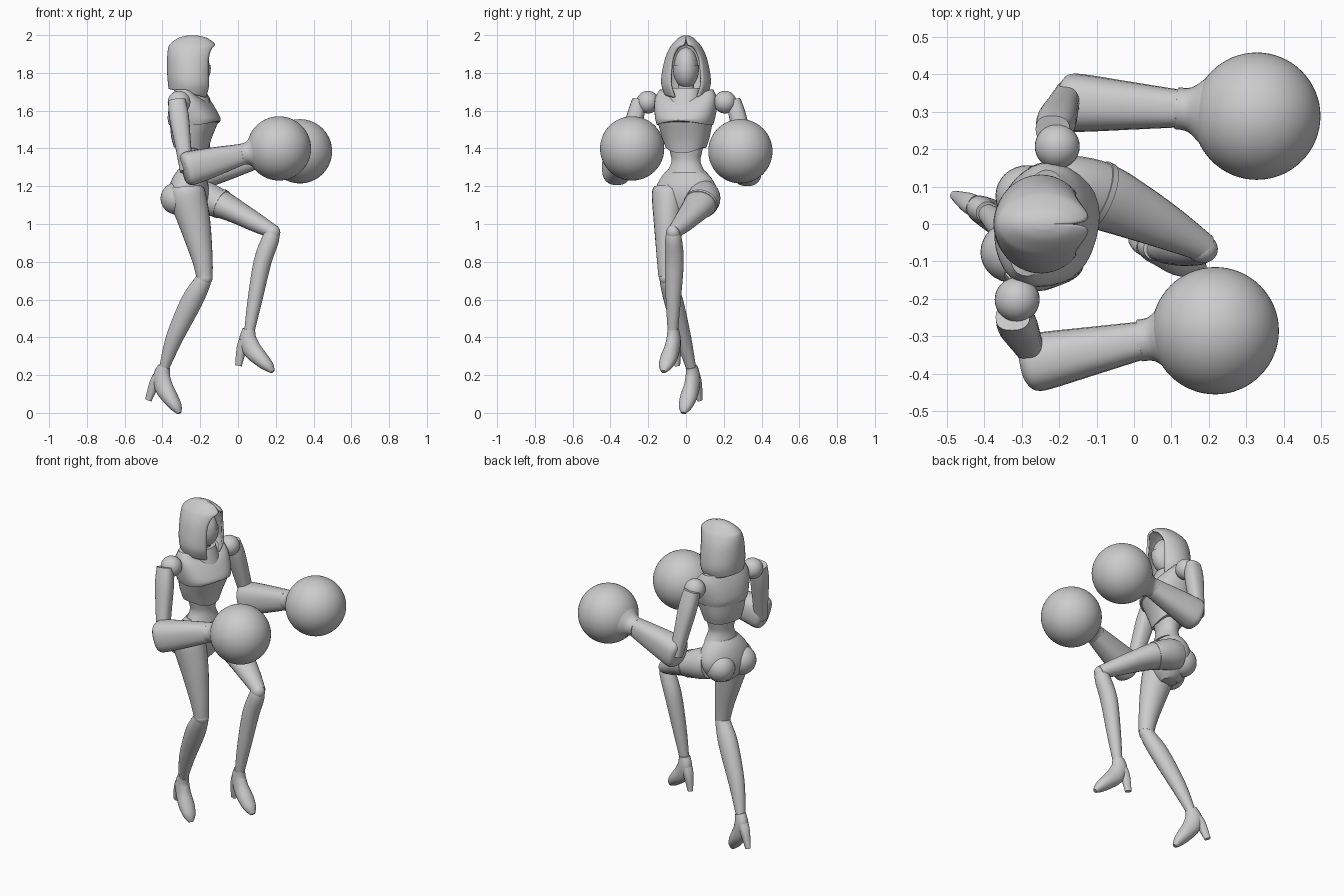
import bpy, bmesh, math
from mathutils import Vector, Matrix

cube = bpy.data.objects.get("Cube")
if cube:
    bpy.data.objects.remove(cube)

grey = bpy.data.materials.new("plain_grey")
grey.use_nodes = True
grey.diffuse_color = (0.6, 0.6, 0.6, 1)
grey.node_tree.nodes["Principled BSDF"].inputs["Base Color"].default_value = (0.6, 0.6, 0.6, 1)
parts = []
YAW = math.radians(-15)


def finish(name, bm):
    bmesh.ops.recalc_face_normals(bm, faces=bm.faces)
    mesh = bpy.data.meshes.new(name)
    bm.to_mesh(mesh)
    bm.free()
    mesh.materials.append(grey)
    ob = bpy.data.objects.new(name, mesh)
    bpy.context.collection.objects.link(ob)
    parts.append(ob)
    return ob


def smooth_rows(rows, steps):
    """Catmull-Rom interpolation between rows of numbers."""
    out = []
    for i in range(len(rows) - 1):
        p0, p1 = rows[max(i - 1, 0)], rows[i]
        p2, p3 = rows[i + 1], rows[min(i + 2, len(rows) - 1)]
        for s in range(steps):
            t = s / steps
            out.append([b + 0.5 * t * (c - a + t * (2 * a - 5 * b + 4 * c - d + t * (3 * (b - c) + d - a)))
                        for a, b, c, d in zip(p0, p1, p2, p3)])
    out.append(list(rows[-1]))
    return out


def skin(bm, rings, closed=True, caps=True):
    for r1, r2 in zip(rings, rings[1:]):
        n = len(r1)
        for i in range(n if closed else n - 1):
            j = (i + 1) % n
            bm.faces.new((r1[i], r1[j], r2[j], r2[i]))
    if caps:
        bm.faces.new(rings[0])
        bm.faces.new(rings[-1])


def power(v, e):
    return math.copysign(abs(v) ** e, v)


def limb(name, rows, hint, box=1.0, steps=4, n=24):
    """Tube along a path. Row: x, y, z, half width, half height."""
    rows = smooth_rows(rows, steps)
    pts = [Vector(r[:3]) for r in rows]
    bm, rings = bmesh.new(), []
    for k, r in enumerate(rows):
        t = (pts[min(k + 1, len(pts) - 1)] - pts[max(k - 1, 0)]).normalized()
        side = t.cross(Vector(hint)).normalized()
        up = side.cross(t)
        rings.append([bm.verts.new(pts[k] + side * r[3] * power(math.cos(a), box) + up * r[4] * power(math.sin(a), box))
                      for a in (2 * math.pi * i / n for i in range(n))])
    skin(bm, rings)
    return finish(name, bm)


def trunk(name, rows, centre_x, box=0.85, steps=3, n=32):
    """Turned body part. Row: z, forward shift, half depth, half width, front dip."""
    bm, rings = bmesh.new(), []
    turn = Matrix.Translation((centre_x, 0, 0)) @ Matrix.Rotation(YAW, 4, "Z")
    for z, f, d, w, dip in smooth_rows(rows, steps):
        ring = []
        for i in range(n):
            a = 2 * math.pi * i / n
            c = math.cos(a)
            ring.append(bm.verts.new(turn @ Vector((f + d * power(c, box), w * power(math.sin(a), box),
                                                    z - dip * max(c, 0) ** 3))))
        rings.append(ring)
    skin(bm, rings)
    return finish(name, bm)


def ball(name, centre, radius, segs=32):
    bm = bmesh.new()
    bmesh.ops.create_uvsphere(bm, u_segments=segs, v_segments=segs // 2, radius=1)
    bmesh.ops.transform(bm, matrix=Matrix.Translation(centre) @ Matrix.Diagonal((*radius, 1)), verts=bm.verts)
    return finish(name, bm)


# Hood: open shell with the face opening towards +x
bm, rings = bmesh.new(), []
hood_rows = [(1.69, -.26, .108, .115, 33, .025), (1.74, -.25, .122, .131, 38, .015), (1.80, -.25, .125, .128, 40, 0),
             (1.88, -.248, .127, .110, 42, 0), (1.93, -.243, .127, .088, 34, 0), (1.955, -.24, .118, .070, 10, 0),
             (1.985, -.24, .075, .040, 1, 0), (1.998, -.24, .025, .014, 1, 0)]
for z, cx, rx, ry, gap, dip in smooth_rows(hood_rows, 4):
    g = math.radians(max(gap, 1))
    rings.append([bm.verts.new((cx + rx * math.cos(a), ry * math.sin(a), z - dip * math.cos(a)))
                  for a in (g + (2 * math.pi - 2 * g) * i / 40 for i in range(41))])
skin(bm, rings, closed=False, caps=False)
bm.faces.new(rings[-1])
hood = finish("hood", bm)
mod = hood.modifiers.new("thickness", "SOLIDIFY")
mod.thickness = 0.012
mod.offset = -1

# Head, lower face mask and neck
ball("head", (-.232, 0, 1.83), (.082, .064, .105))
mask = bmesh.new()
bmesh.ops.create_uvsphere(mask, u_segments=32, v_segments=20, radius=1)
bmesh.ops.transform(mask, matrix=Matrix.Translation((-.232, 0, 1.825)) @ Matrix.Diagonal((.088, .069, .108, 1)), verts=mask.verts)
bmesh.ops.delete(mask, geom=[v for v in mask.verts if v.co.z > 1.85], context="VERTS")
finish("face_mask", mask)
limb("neck", [(-.245, 0, 1.62, .065, .06), (-.24, 0, 1.69, .045, .045), (-.235, 0, 1.77, .042, .042)], (1, 0, 0))
trunk("collar_scarf", [(1.63, .03, .085, .085, .03), (1.67, .02, .08, .085, .02), (1.72, .01, .065, .08, .0)], -.25, 1)

# Torso
trunk("chest_plate", [(1.525, .02, .13, .148, -.02), (1.56, .018, .135, .158, 0), (1.62, .008, .115, .167, .01),
                      (1.67, 0, .09, .165, .02), (1.712, -.01, .06, .145, .04)], -.25)
trunk("corset", [(1.405, 0, .085, .108, .03), (1.46, .003, .102, .126, .01), (1.54, .018, .124, .145, 0)], -.25)
trunk("waist", [(1.44, 0, .075, .1, 0), (1.38, 0, .067, .086, 0), (1.33, 0, .062, .078, 0),
                (1.27, 0, .075, .105, 0)], -.24, 1)
trunk("pelvis", [(1.29, .01, .068, .095, .02), (1.25, 0, .085, .132, .01), (1.19, -.005, .1, .165, 0),
                 (1.13, -.008, .1, .158, 0), (1.07, -.005, .08, .11, 0), (1.03, 0, .045, .05, 0)], -.255, 1)
for side, s in (("left", 1), ("right", -1)):
    c = Vector((-.305, .075 * s, 1.135))
    c.x += .02 * s
    ball(side + "_buttock", c, (.085, .082, .085))

# Arms and big round gloves: shoulder, elbow, wrist, glove centre
arms = (("left", 1, (-.205, .207, 1.645), (-.175, .325, 1.285), (.125, .308, 1.36), (.328, .288, 1.385)),
        ("right", -1, (-.312, -.202, 1.645), (-.272, -.372, 1.29), (.025, -.31, 1.37), (.217, -.285, 1.40)))
for side, s, sh, el, wr, gl in arms:
    ball(side + "_shoulder", sh, (.06, .06, .06))
    sh, el, wr, gl = (Vector(p) for p in (sh, el, wr, gl))
    elbow_in = Vector((el.x + .0, sh.y + .14 * s, 1.28))
    top = sh + Vector((-.012, .045 * s, .01))
    rows = []
    for t, w, h in ((0, .038, .046), (.25, .046, .052), (.65, .042, .042), (1, .036, .035)):
        rows.append((*top.lerp(elbow_in, t), w, h))
    limb(side + "_upper_arm", rows, (1, 0, 0), 0.8)
    d = (wr - el).normalized()
    rows = []
    for t, w, h in ((-.05, .055, .07), (0, .074, .086), (.12, .077, .09), (.55, .064, .075), (1, .05, .055)):
        rows.append((*el.lerp(wr, t), w, h))
    limb(side + "_forearm", rows, (0, 0, 1), 0.8)
    cuff = [(*wr.lerp(gl, t), r, r) for t, r in ((-.05, .056), (.12, .06), (.3, .09), (.45, .12))]
    limb(side + "_glove_cuff", cuff, (0, 0, 1))
    ball(side + "_glove", gl, (.17, .17, .17), 64)

# Raised left leg
limb("left_thigh", [(-.23, .1, 1.15, .075, .085), (-.17, .095, 1.135, .088, .088), (-.09, .075, 1.105, .09, .075),
                    (0, .035, 1.06, .077, .061), (.1, -.015, 1.005, .058, .05), (.19, -.065, .957, .038, .036)], (0, 0, 1))
limb("left_thigh_band", [(-.1, .079, 1.11, .094, .08), (-.085, .073, 1.103, .0925, .078)], (0, 0, 1), 1, 1)
limb("left_shin", [(.18, -.067, .965, .034, .034), (.172, -.066, .92, .044, .046), (.13, -.062, .8, .05, .047),
                   (.09, -.067, .6, .04, .039), (.06, -.07, .43, .027, .027)], (1, 0, 0))
ball("left_knee", (.182, -.067, .955), (.042, .038, .042))

# Standing right leg
limb("right_thigh", [(-.275, -.095, 1.2, .075, .08), (-.268, -.095, 1.15, .086, .098), (-.228, -.098, 1.0, .072, .083),
                     (-.19, -.103, .82, .052, .056), (-.177, -.104, .72, .042, .043)], (1, 0, 0))
limb("right_shin", [(-.175, -.103, .735, .036, .036), (-.19, -.095, .69, .043, .046), (-.245, -.065, .59, .05, .057),
                    (-.335, -.015, .4, .042, .046), (-.392, .028, .235, .026, .026)], (1, 0, 0))
ball("right_knee", (-.177, -.103, .715), (.043, .04, .04))


# High-heeled shoes, modelled around the ankle and then placed
def shoe(side, ankle, yaw, pitch):
    place = (Matrix.Translation(ankle) @ Matrix.Rotation(math.radians(yaw), 4, "Z")
             @ Matrix.Rotation(math.radians(pitch), 4, "Y"))
    upper = limb(side + "_shoe", [(0, 0, .012, .03, .034), (-.006, 0, -.04, .036, .047), (.018, 0, -.095, .04, .05),
                                  (.065, 0, -.142, .045, .042), (.11, 0, -.183, .036, .03), (.136, 0, -.212, .014, .012)],
                 (1, 0, 0))
    heel = limb(side + "_shoe_heel", [(-.025, 0, -.05, .03, .03), (-.042, 0, -.09, .026, .026),
                                      (-.06, 0, -.18, .013, .018)], (1, 0, 0), 0.8)
    for ob in (upper, heel):
        ob.data.transform(place)


shoe("left", (.058, -.068, .43), -22, 0)
shoe("right", (-.392, .03, .233), -28, 11)

# Smooth shading with sharp creases kept
bpy.ops.object.select_all(action="DESELECT")
for ob in parts:
    ob.select_set(True)
bpy.context.view_layer.objects.active = parts[0]
bpy.ops.object.shade_smooth_by_angle(angle=math.radians(35))
